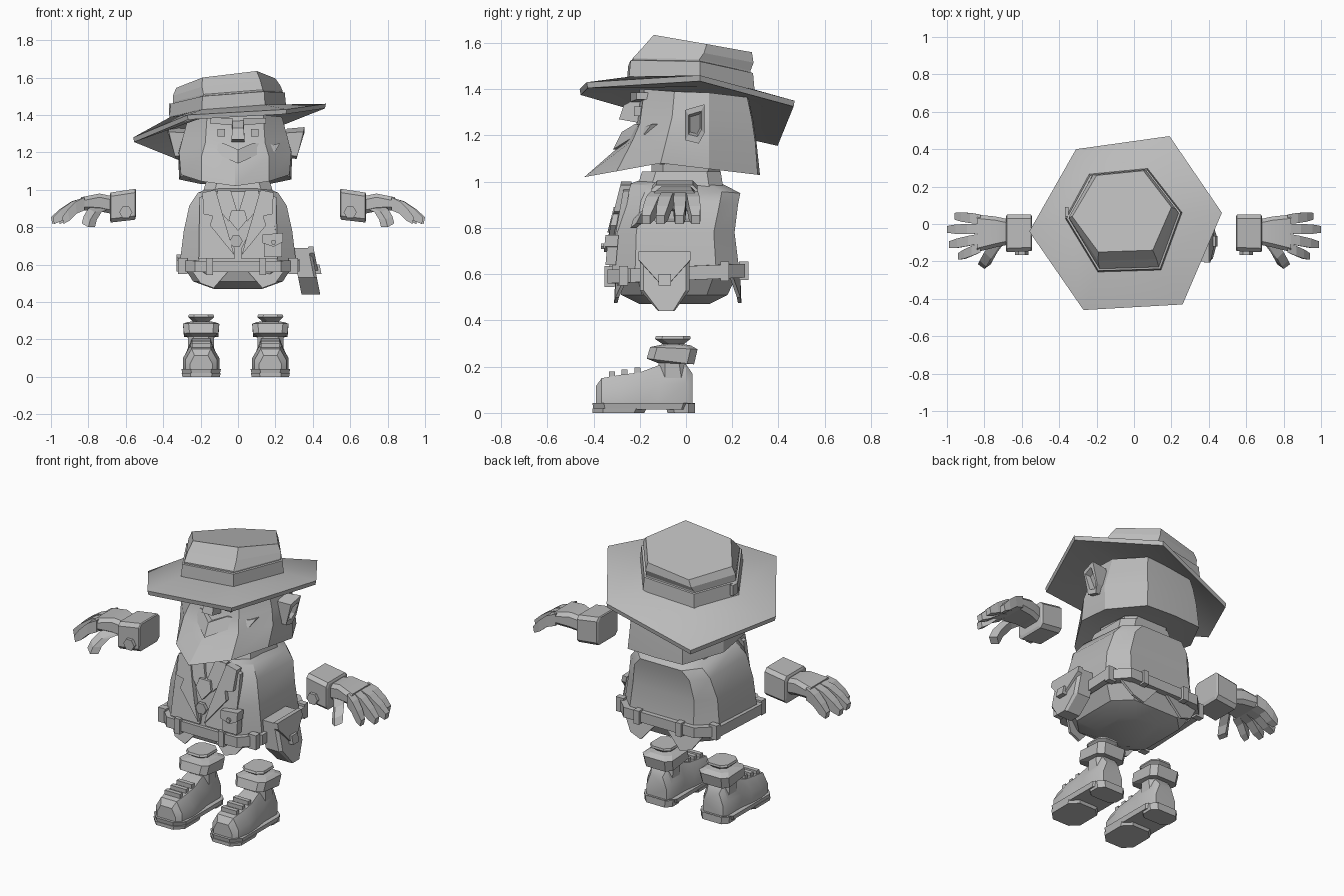
import bpy, bmesh, math
from mathutils import Vector

grey = bpy.data.materials.new("stone grey")
grey.diffuse_color = (0.5, 0.5, 0.5, 1)


def finish(name, bm, mirror=False, smooth=0, shift=0.0):
    bmesh.ops.recalc_face_normals(bm, faces=bm.faces)
    me = bpy.data.meshes.new(name)
    bm.to_mesh(me)
    bm.free()
    ob = bpy.data.objects.new(name, me)
    bpy.context.collection.objects.link(ob)
    me.materials.append(grey)
    ob.location.x = shift
    if mirror:
        ob.modifiers.new("mirror", 'MIRROR').use_mirror_merge = False
    if smooth:
        bpy.ops.object.select_all(action='DESELECT')
        ob.select_set(True)
        bpy.context.view_layer.objects.active = ob
        bpy.ops.object.shade_smooth_by_angle(angle=math.radians(smooth))
    return ob


def loft(name, rings, closed=False, **kw):
    """Skin a list of equal rings; cap the ends, or join last to first."""
    bm = bmesh.new()
    vs = [[bm.verts.new(p) for p in r] for r in rings]
    n = len(vs[0])
    pairs = list(zip(vs, vs[1:])) + ([(vs[-1], vs[0])] if closed else [])
    for a, b in pairs:
        for i in range(n):
            j = (i + 1) % n
            bm.faces.new((a[i], a[j], b[j], b[i]))
    if not closed:
        bm.faces.new(vs[0])
        bm.faces.new(vs[-1])
    return finish(name, bm, **kw)


def cham(a0, a1, b0, b1, c):
    """Rectangle with cut corners."""
    return [(a0 + c, b0), (a1 - c, b0), (a1, b0 + c), (a1, b1 - c),
            (a1 - c, b1), (a0 + c, b1), (a0, b1 - c), (a0, b0 + c)]


def level(z, hx, y0, y1, c, dz=0.0, cx=0.0):
    """Horizontal ring; dz lifts the back over the front."""
    return [(x + cx, y, z + dz * (y - y0) / (y1 - y0)) for x, y in cham(-hx, hx, y0, y1, c)]


def slab(name, pts, move, **kw):
    return loft(name, [pts, [Vector(p) + Vector(move) for p in pts]], **kw)


def box(name, x, y, z, **kw):
    return slab(name, [(x[0], y[0], z[0]), (x[1], y[0], z[0]), (x[1], y[1], z[0]), (x[0], y[1], z[0])],
                (0, 0, z[1] - z[0]), **kw)


def hexagon(name, x, y, z, r, depth, **kw):
    pts = [(x + r * math.cos(i * math.pi / 3), y, z + r * math.sin(i * math.pi / 3)) for i in range(6)]
    return slab(name, pts, (0, -depth, 0), **kw)


# Hat: tilted hexagonal brim, band and crown
brim = [(.19, .47, 1.35), (.47, .06, 1.46), (.26, -.43, 1.43), (-.27, -.46, 1.40), (-.56, -.04, 1.28), (-.31, .40, 1.18)]
base = [(.07, .29, 1.40), (.25, .06, 1.45), (.14, -.24, 1.455), (-.19, -.25, 1.43), (-.36, .03, 1.39), (-.235, .26, 1.37)]
top = [(.05, .285, 1.56), (.20, .09, 1.595), (.10, -.14, 1.635), (-.19, -.15, 1.60), (-.33, .04, 1.545), (-.20, .26, 1.515)]
mid = Vector((-.05, .02, 0))


def grow(ring, k, dz):
    return [(mid.x + (p[0] - mid.x) * k, mid.y + (p[1] - mid.y) * k, p[2] + dz) for p in ring]


loft("hat_brim", [grow(base, .9, -.04), grow(brim, .99, -.025), brim, base], smooth=40)
loft("hat_band", [grow(base, 1.03, -.02), grow(base, 1.0, .07), grow(base, .9, .075)])
shoulder = [Vector(b) * .45 + Vector(t) * .55 for b, t in zip(grow(base, .98, .06), grow(top, 1.05, 0))]
loft("hat_crown", [grow(base, .96, 0), grow(base, .96, .08), shoulder, top])
box("hat_pin", (-.37, -.35), (.04, .09), (1.40, 1.46))


# Head with wedge-shaped beard
def both(half):
    return half + [(-x, y, z) for x, y, z in half[-2:0:-1]]


loft("head", [both(r) for r in (
    [(0, -.20, 1.08), (.12, -.18, 1.08), (.2, -.08, 1.09), (.2, .1, 1.07), (.12, .2, 1.05), (0, .22, 1.05)],
    [(0, -.44, 1.02), (.18, -.30, 1.045), (.29, -.11, 1.08), (.30, .10, 1.055), (.18, .31, 1.03), (0, .32, 1.03)],
    [(0, -.28, 1.16), (.18, -.23, 1.18), (.30, -.08, 1.20), (.305, .1, 1.2), (.17, .30, 1.17), (0, .305, 1.17)],
    [(0, -.215, 1.25), (.16, -.20, 1.25), (.28, -.06, 1.28), (.28, .1, 1.28), (.16, .285, 1.27), (0, .29, 1.27)],
    [(0, -.20, 1.40), (.15, -.18, 1.40), (.25, -.05, 1.39), (.25, .1, 1.385), (.14, .265, 1.365), (0, .27, 1.365)],
)], smooth=25, shift=-.015)
stache = [(0, 1.215), (.08, 1.25), (.19, 1.24), (.225, 1.25), (.20, 1.205), (.12, 1.195), (0, 1.14)]
slab("moustache", [(x, -.31 + .5 * x + (z - 1.15) * .5, z) for x, z in stache], (0, .09, 0), mirror=True)
loft("nose", [[(-.035, -.29, 1.27), (.035, -.29, 1.27), (.035, -.18, 1.25), (-.035, -.18, 1.25)],
              [(-.03, -.27, 1.33), (.03, -.27, 1.33), (.03, -.18, 1.38), (-.03, -.18, 1.38)]])
box("eye", (.07, .11), (-.225, -.17), (1.285, 1.325), mirror=True)
slab("eyebrow", [(.03, -.24, 1.345), (.15, -.215, 1.355), (.15, -.215, 1.385), (.03, -.24, 1.385)],
     (0, .07, 0), mirror=True)
# Ears with a raised rim and hollow
ear = [(-.005, 1.31), (.08, 1.335), (.08, 1.21), (.055, 1.165), (-.005, 1.18)]


def ear_ring(x, k):
    return [(x + (z - 1.25) * .25, .04 + (y - .04) * k, 1.25 + (z - 1.25) * k) for y, z in ear]


loft("ear", [ear_ring(.25, .9), ear_ring(.345, 1), ear_ring(.345, .65), ear_ring(.315, .5)],
     mirror=True, shift=-.01)

# Neck and collar
loft("neck", [level(.98, .14, -.15, .13, .05), level(1.08, .15, -.15, .15, .05, -.02)])
loft("collar", [level(.98, .19, -.21, .16, .06), level(1.045, .17, -.19, .15, .06), level(1.045, .15, -.15, .13, .05)])

# Torso
loft("torso", [level(.47, .13, -.20, .10, .05), level(.51, .24, -.28, .18, .09),
               level(.62, .31, -.32, .23, .10), level(.78, .29, -.305, .21, .09),
               level(.92, .26, -.275, .225, .08, -.02), level(.99, .215, -.245, .235, .08, -.04),
               level(1.01, .16, -.19, .14, .06, -.01)], smooth=25)
for side, y in (("front", -.305), ("back", .235)):
    d = math.copysign(.015, y)
    slab("vest_tail_" + side, [(.02, y, .60), (.27, y * .85, .60), (.20, y, .50), (.13, y * 1.02, .475)],
         (0, -d, 0), mirror=True)


# Belt and loops
def belt_ring(z, g):
    return level(z, .325 + g, -.335 - g, .25 + g, .10, .025)


loft("belt", [belt_ring(.56, -.03), belt_ring(.56, .005), belt_ring(.62, .005), belt_ring(.62, -.03)], closed=True)
box("belt_loop_front", (.125, .16), (-.352, -.31), (.545, .635), mirror=True, shift=-.01)
box("belt_loop_back", (.12, .155), (.23, .27), (.575, .655), mirror=True)
box("belt_loop_side_front", (.27, .32), (-.29, -.25), (.55, .635), mirror=True)
box("belt_loop_side_back", (.28, .33), (.15, .185), (.57, .655), mirror=True)


# Clothing details laid along the sloping chest
def chest(z):
    return -.32 + (z - .62) * .09 if z < .78 else -.305 + (z - .78) * .25


def chest_plate(name, pts, t, **kw):
    return slab(name, [(x, chest(z) - t, z) for x, z in pts], (0, t + .015, 0), **kw)


chest_plate("vest_front", [(.02, .63), (.21, .63), (.205, .96), (.14, .985), (.10, .85), (.015, .68)], .012, mirror=True)
chest_plate("lapel", [(.12, 1.0), (.19, .985), (.185, .87), (.135, .86), (.15, .81), (.02, .65), (.05, .76), (.08, .86)],
            .03, mirror=True)
chest_plate("shirt_collar", [(.04, 1.0), (.11, 1.0), (.115, .91), (.05, .83), (.0, .87)], .02, mirror=True)
chest_plate("neck_knot", [(-.035, .89), (.035, .89), (.05, .84), (0, .78), (-.05, .84)], .035)
hexagon("badge", -.01, -.315, .725, .035, .02)
chest_plate("pocket", [(.14, .64), (.235, .64), (.235, .73), (.14, .73)], .03)
chest_plate("pocket_flap", [(.13, .76), (.24, .77), (.24, .72), (.19, .695), (.13, .715)], .042)
hexagon("pocket_button", .19, -.355, .72, .014, .012)

# Hip pouch leaning outwards
pouch = [(-.20, .69), (.015, .69), (.015, .53), (-.05, .44), (-.12, .44), (-.20, .53)]
flap = [(-.205, .695), (.02, .695), (.02, .66), (-.07, .56), (-.115, .56), (-.205, .66)]


def lean(pts, x):
    return [(x + (.69 - z) * .2, y, z) for y, z in pts]


loft("pouch", [lean(pouch, .29), lean(pouch, .375), lean([(-.09 + (y + .09) * .85, z) for y, z in pouch], .39)])
slab("pouch_flap", lean(flap, .375), (.028, 0, .003))
slab("pouch_clasp", lean([(-.12, .60), (-.065, .60), (-.065, .55), (-.12, .55)], .39), (.028, 0, 0))


# Hands: cuff, palm, curled fingers and thumb
def across(x, y0, y1, z0, z1, c):
    return [(x, y, z) for y, z in cham(y0, y1, z0, z1, c)]


loft("cuff", [across(.545, -.14, .04, .86, 1.0, .02), across(.55, -.145, .05, .84, 1.005, .02),
              across(.68, -.15, .05, .825, .985, .02), across(.685, -.14, .04, .84, .975, .02)], mirror=True)
hexagon("cuff_button", .60, -.14, .88, .035, .025, mirror=True)
loft("palm", [across(.67, -.11, .025, .87, .965, .02), across(.74, -.125, .04, .885, .98, .02),
              across(.84, -.15, .05, .89, .96, .02)], mirror=True, smooth=30)
for i, (y, slope, reach) in enumerate(((.025, .12, .96), (-.025, -.02, 1.0), (-.077, -.2, .99), (-.125, -.4, .94))):
    rings = []
    for t, z, h, w in ((0, .925, .035, .026), (.4, .905, .032, .027), (.75, .865, .03, .025), (1, .835, .018, .018)):
        x = .82 + (reach - .82) * t
        c = y + slope * (x - .82)
        rings.append([(x - h * .4 * t, c - w, z - h), (x - h * .4 * t, c + w, z - h), (x, c + w, z + h), (x, c - w, z + h)])
    loft(f"finger_{i + 1}", rings, mirror=True)
loft("thumb", [[(x - .035, y, z - .01), (x, y - w, z - .01), (x + .035, y, z + .01), (x, y + w, z + .01)]
               for x, y, z, w in ((.72, -.09, .91, .03), (.765, -.15, .89, .035), (.79, -.195, .85, .033),
                                  (.80, -.215, .81, .025))], mirror=True)

# Boots: body lofted front to back, ankle lofted upwards
bx, mid_x = .185, -.012
body = []
for y, w, h in ((-.39, .06, .115), (-.365, .085, .15), (-.28, .098, .165), (-.2, .092, .175),
                (-.12, .08, .205), (.0, .08, .21), (.028, .065, .17)):
    body.append([(bx + s * w, y, z) for s, z in
                 ((-1, .03), (1, .03), (1, h * .6), (.6, h), (-.6, h), (-1, h * .6))])
loft("boot_body", body, mirror=True, smooth=35, shift=mid_x)
loft("boot_sole", [level(.015, .1, -.40, .03, .05, cx=bx), level(.043, .106, -.405, .04, .05, cx=bx)],
     mirror=True, shift=mid_x)
loft("boot_tread", [level(0, .1, -.405, -.18, .045, cx=bx), level(.02, .104, -.405, -.17, .045, cx=bx)],
     mirror=True, shift=mid_x)
loft("boot_heel", [level(0, .09, -.08, .04, .03, cx=bx), level(.04, .095, -.09, .04, .03, cx=bx)],
     mirror=True, shift=mid_x)
loft("boot_ankle", [level(z, w, y0, y1, .03, dz, bx) for z, w, y0, y1, dz in (
    (.15, .07, -.12, .01, 0), (.215, .07, -.12, .0, 0), (.235, .092, -.17, .035, -.025),
    (.285, .097, -.155, .05, -.01), (.292, .075, -.12, .02, 0), (.297, .045, -.10, -.01, 0),
    (.32, .07, -.135, .02, 0), (.332, .066, -.13, .018, 0))], mirror=True, shift=mid_x)
for i, y in enumerate((-.32, -.265, -.21)):
    z = .158 + i * .008
    box(f"boot_lace_{i + 1}", (bx - .05, bx + .05), (y - .013, y + .013), (z - .02, z + .022), mirror=True, shift=mid_x)
